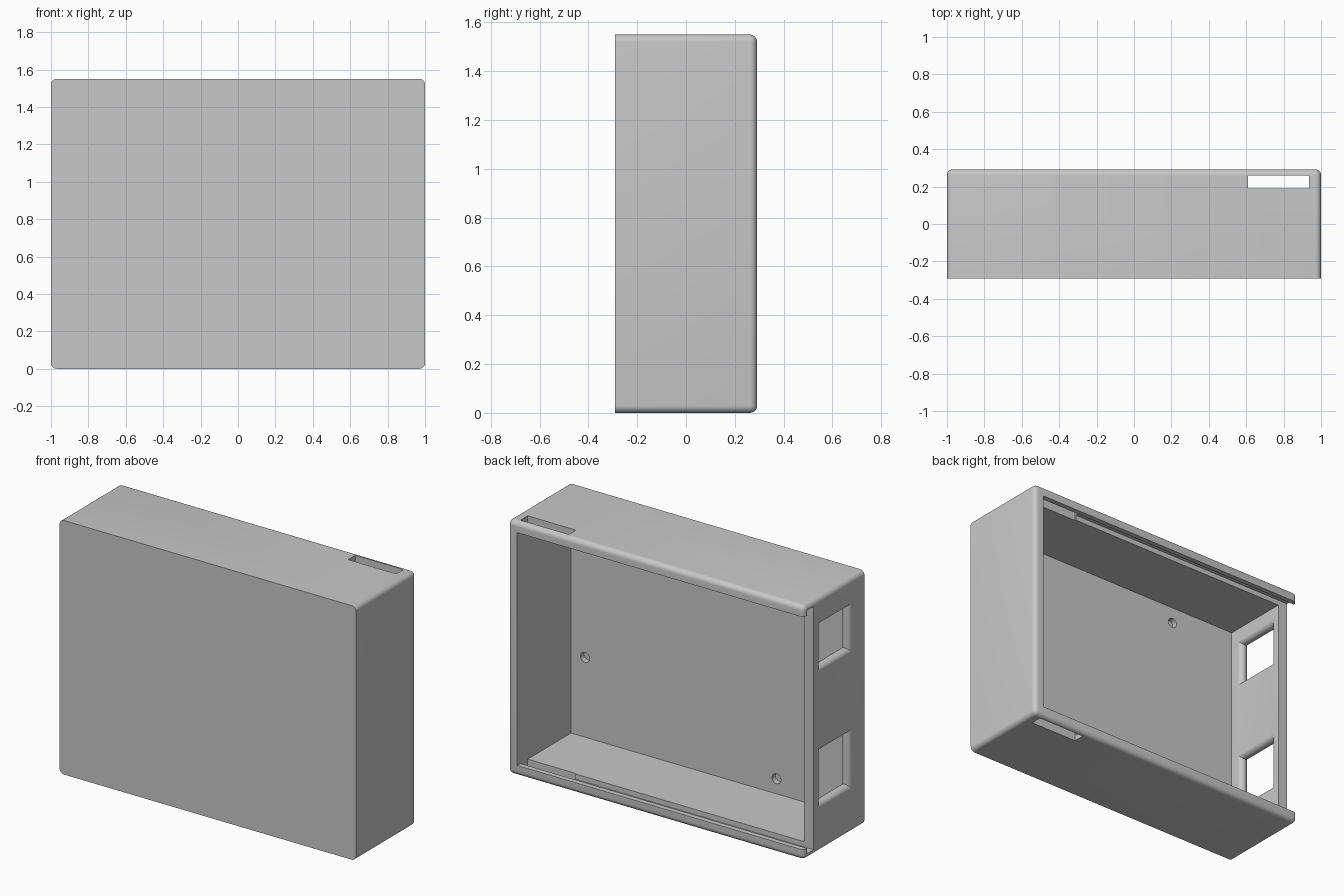
import bpy, bmesh, math
from mathutils import Matrix, Vector

cube = bpy.data.objects.get("Cube")
if cube:
    bpy.data.objects.remove(cube, do_unlink=True)

W, D, H = 1.0, 0.2915, 1.55   # half width, half depth, height
WALL, R = 0.065, 0.03         # wall thickness, outer rounding
GROOVE = (0.198, 0.26)        # depth range of the lid groove

grey = bpy.data.materials.new("light_grey_plastic")
grey.use_nodes = True
colour = (0.58, 0.58, 0.58, 1)
grey.diffuse_color = colour
grey.node_tree.nodes["Principled BSDF"].inputs["Base Color"].default_value = colour


def make_object(name, bm):
    bmesh.ops.recalc_face_normals(bm, faces=bm.faces)
    mesh = bpy.data.meshes.new(name)
    bm.to_mesh(mesh)
    bm.free()
    mesh.materials.append(grey)
    ob = bpy.data.objects.new(name, mesh)
    bpy.context.collection.objects.link(ob)
    return ob


def box_mesh(x, y, z):
    bm = bmesh.new()
    bmesh.ops.create_cube(bm, size=1)
    for v in bm.verts:
        v.co = Vector([r[0] if c < 0 else r[1] for c, r in zip(v.co, (x, y, z))])
    return bm


def cut(target, cutter):
    cutter.hide_render = True
    mod = target.modifiers.new("cut", "BOOLEAN")
    mod.operation, mod.solver, mod.object = "DIFFERENCE", "EXACT", cutter
    bpy.context.view_layer.objects.active = target
    bpy.ops.object.modifier_apply(modifier=mod.name)
    bpy.data.objects.remove(cutter, do_unlink=True)


def cut_box(target, x, y, z):
    cut(target, make_object("box_cutter", box_mesh(x, y, z)))


# Outer shell: every edge rounded except the four around the flat front
bm = box_mesh((-W, W), (-D, D), (0, H))
edges = [e for e in bm.edges if any(v.co.y > 0 for v in e.verts)]
bmesh.ops.bevel(bm, geom=edges, offset=R, segments=6, profile=0.5, affect="EDGES")
case = make_object("enclosure_case", bm)

# Cavity open to the back
cut_box(case, (-W + WALL, W - WALL), (-D + WALL, 0.4), (WALL, H - WALL))
# Sliding lid groove, then the open end of the lip on the right side
cut_box(case, (-1.1, W - WALL), GROOVE, (0.033, H - 0.033))
cut_box(case, (-1.1, -0.9), (0.22, 0.4), (WALL, H - WALL))
# Latch slots through the top and bottom
cut_box(case, (0.61, W - WALL), (0.191, 0.26), (-0.1, H + 0.1))


# Connector windows with fully rounded rims in the right wall
def window_cutter(y, z):
    r = WALL / 2
    steps = [(-W - 0.03, 0)]
    for i in range(13):
        a = math.pi * i / 12
        steps.append((-W + r - r * math.cos(a), r * math.sin(a)))
    steps.append((-W + WALL + 0.03, 0))
    bm = bmesh.new()
    rings = []
    for x, o in steps:
        corners = ((y[0] + o, z[0] + o), (y[1] - o, z[0] + o),
                   (y[1] - o, z[1] - o), (y[0] + o, z[1] - o))
        rings.append([bm.verts.new((x, *c)) for c in corners])
    for a, b in zip(rings, rings[1:]):
        for i in range(4):
            j = (i + 1) % 4
            bm.faces.new((a[i], a[j], b[j], b[i]))
    bm.faces.new(rings[0])
    bm.faces.new(rings[-1])
    return make_object("window_cutter", bm)


for z in ((1.092, 1.412), (0.26, 0.642)):
    cut(case, window_cutter((-0.178, 0.163), z))

# Blind screw holes in the inner face of the front panel
for x, z in ((0.84, 0.552), (0.84, 1.255), (-0.452, 0.157), (-0.484, 1.385)):
    bm = bmesh.new()
    bmesh.ops.create_cone(bm, cap_ends=True, segments=24, radius1=0.03, radius2=0.03,
                          depth=0.08,
                          matrix=Matrix.Translation((x, -0.22, z)) @ Matrix.Rotation(math.pi / 2, 4, "X"))
    cut(case, make_object("hole_cutter", bm))

bpy.ops.object.select_all(action="DESELECT")
case.select_set(True)
bpy.context.view_layer.objects.active = case
bpy.ops.object.shade_smooth_by_angle(angle=math.radians(30))
